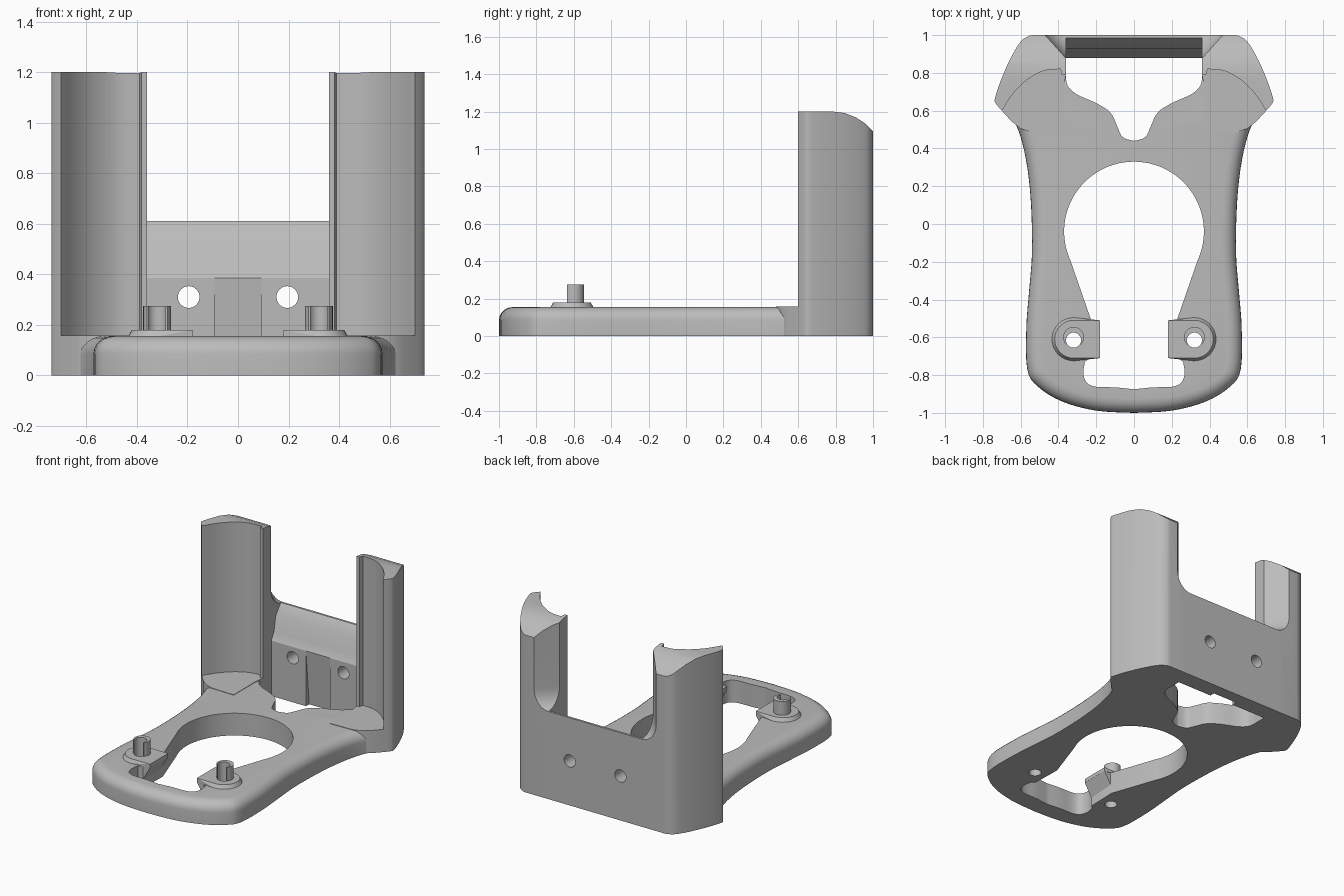
import bpy, bmesh, math
from mathutils import Vector

if "Cube" in bpy.data.objects:
    bpy.data.objects.remove(bpy.data.objects["Cube"])

grey = bpy.data.materials.new("plain grey")
grey.use_nodes = True
grey.diffuse_color = (0.5, 0.5, 0.5, 1)
grey.node_tree.nodes["Principled BSDF"].inputs["Base Color"].default_value = (0.5, 0.5, 0.5, 1)


def finish(bm, name):
    bmesh.ops.recalc_face_normals(bm, faces=bm.faces)
    mesh = bpy.data.meshes.new(name)
    bm.to_mesh(mesh)
    bm.free()
    obj = bpy.data.objects.new(name, mesh)
    bpy.context.collection.objects.link(obj)
    mesh.materials.append(grey)
    return obj


def loft(name, rings):
    """Skin a stack of equal rings and cap both ends."""
    bm = bmesh.new()
    rows = [[bm.verts.new(p) for p in ring] for ring in rings]
    n = len(rows[0])
    for a, b in zip(rows, rows[1:]):
        for i in range(n):
            j = (i + 1) % n
            bm.faces.new((a[i], a[j], b[j], b[i]))
    bm.faces.new(rows[0])
    bm.faces.new(rows[-1])
    return finish(bm, name)


def prism(name, pts, lo, hi, axis="z"):
    place = {"z": lambda a, b, h: (a, b, h),
             "x": lambda a, b, h: (h, a, b),
             "y": lambda a, b, h: (a, h, b)}[axis]
    return loft(name, [[place(a, b, h) for a, b in pts] for h in (lo, hi)])


def hull(name, pts):
    bm = bmesh.new()
    for p in pts:
        bm.verts.new(p)
    res = bmesh.ops.convex_hull(bm, input=bm.verts)
    loose = {v for v in res["geom_interior"] if isinstance(v, bmesh.types.BMVert)}
    bmesh.ops.delete(bm, geom=list(loose), context="VERTS")
    return finish(bm, name)


def arc(cx, cy, r, start, end, n):
    return [(cx + r * math.cos(math.radians(start + (end - start) * i / n)),
             cy + r * math.sin(math.radians(start + (end - start) * i / n)))
            for i in range(n + 1)]


def circle(cx, cy, r):
    return arc(cx, cy, r, 0, 360, 32)[:-1]


def smooth_path(pts, steps=4):
    """Catmull-Rom curve through the points."""
    p = [Vector(q) for q in [pts[0]] + pts + [pts[-1]]]
    out = []
    for a, b, c, d in zip(p, p[1:], p[2:], p[3:]):
        for k in range(steps):
            t = k / steps
            out.append(tuple(0.5 * (2 * b + (c - a) * t + (2 * a - 5 * b + 4 * c - d) * t * t
                                    + (3 * b - a - 3 * c + d) * t ** 3)))
    return out + [tuple(pts[-1])]


def both_sides(half):
    """Complete a half outline whose first point is on the centre line."""
    return half + [(-x, y) for x, y in reversed(half) if x > 1e-4]


def flip(pts, side):
    return [(p[0] * side, *p[1:]) for p in pts]


def cut(obj, *cutters):
    for c in cutters:
        c.hide_render = True
        mod = obj.modifiers.new("cut", "BOOLEAN")
        mod.operation, mod.solver, mod.object = "DIFFERENCE", "EXACT", c
        with bpy.context.temp_override(object=obj, active_object=obj):
            bpy.ops.object.modifier_apply(modifier=mod.name)
        bpy.data.objects.remove(c)


parts = []

# Base plate with a rounded outer top edge
outline = both_sides(smooth_path([(0, -1), (0.2, -0.988), (0.38, -0.94), (0.51, -0.86), (0.565, -0.77),
                                  (0.57, -0.55), (0.555, -0.35), (0.54, -0.15), (0.545, 0.1),
                                  (0.565, 0.3), (0.6, 0.46), (0.64, 0.56)]) + [(0.64, 0.8)])


def inset(pts, d):
    out = []
    for i, p in enumerate(pts):
        t = Vector(pts[(i + 1) % len(pts)]) - Vector(pts[i - 1])
        t.normalize()
        out.append((p[0] - t.y * d, p[1] + t.x * d))
    return out


rings = [[(x, y, 0) for x, y in outline]]
for k in range(7):
    a = math.pi / 12 * k
    rings.append([(x, y, 0.085 + 0.07 * math.sin(a))
                  for x, y in inset(outline, 0.075 * (1 - math.cos(a)))])
base = loft("base_plate", rings)

# Keyhole opening and rear notch
keyhole = arc(0, -0.04, 0.37, 90, -25, 28) + [(0.23, -0.5), (0.235, -0.71)] + smooth_path(
    [(0.26, -0.73), (0.268, -0.79), (0.25, -0.84), (0.2, -0.862), (0.1, -0.865), (0, -0.875)])
notch = smooth_path([(0, 0.44), (0.06, 0.46), (0.09, 0.52), (0.125, 0.59), (0.2, 0.64), (0.3, 0.685),
                     (0.35, 0.73), (0.362, 0.79)]) + [(0.362, 0.88)]
cut(base, prism("keyhole_cutter", both_sides(keyhole), -0.1, 0.3),
    prism("notch_cutter", both_sides(notch), -0.1, 0.3))
parts.append(base)

# Rear wall with stepped front face
wall = prism("rear_wall", [(0.88, 0), (0.88, 0.385), (0.91, 0.435), (0.93, 0.54), (0.985, 0.61),
                           (1, 0.61), (1, 0)], -0.4, 0.4, "x")
recess = hull("recess_cutter", [(x, y, z) for x in (-0.093, 0.093)
                                for y, z in ((0.85, 0.385), (0.88, 0.385), (0.92, -0.05), (0.85, -0.05))])
cut(wall, recess, *[prism("hole_cutter", circle(s * 0.195, 0.31, 0.043), 0.8, 1.1, "y") for s in (1, -1)])
parts.append(wall)

outer = [(0.36, 1), (0.535, 1)] + smooth_path(
    [(0.55, 0.998), (0.585, 0.98), (0.615, 0.945), (0.66, 0.865), (0.705, 0.76),
     (0.735, 0.67), (0.733, 0.64), (0.7, 0.6)], 3)
inner = smooth_path([(0.69, 0.615), (0.64, 0.69), (0.57, 0.76), (0.48, 0.81), (0.39, 0.82)])
lip = [(0.382, 0.79), (0.36, 0.79)]

for side, word in ((1, "left"), (-1, "right")):
    # Tall curved column, trimmed at the top and at the rear inner corner
    column = prism(word + "_column", flip(outer + inner + lip, side), 0, 1.2)
    trim = prism("trim_cutter", [(0.78, 1.201), (0.85, 1.192), (0.91, 1.168), (0.96, 1.135), (1, 1.095),
                                 (1.1, 1), (1.1, 1.4), (0.78, 1.4)], -1, 1, "x")
    corner = []
    for k in range(8):
        a = math.pi / 14 * k
        s, z = 0.11 * math.sin(a), 0.61 + 0.13 * (1 - math.cos(a))
        for h in ((z, 1.5) if k == 7 else (z,)):
            corner += [(0.3, 1.1, h), (0.3, 0.93 - 1.09 * s, h), (0.45 + s, 1.1, h)]
    cut(column, trim, hull("corner_cutter", flip(corner, side)))
    parts.append(column)

    # Floor inside the column
    foot = outer + [(0.65, 0.545), (0.6, 0.505), (0.54, 0.485), (0.37, 0.48), (0.37, 0.7), (0.362, 0.79)]
    parts.append(prism(word + "_column_foot", flip(foot, side), 0, 0.158))

    # Mounting pad with a sloped support under its inner end
    pad_pts = [(x, y, z) for r, z in ((0.1, 0.18), (0.115, 0.154))
               for x, y in arc(0.32, -0.61, r, -90, 90, 16)]
    pad_pts += [(0.18, y, z) for y in (-0.71, -0.51) for z in (0.154, 0.18)]
    pad = hull(word + "_pad", flip(pad_pts, side))
    support = hull(word + "_pad_support", flip(
        [(x, y, z) for y in (-0.71, -0.51)
         for x, z in ((0.18, 0.155), (0.25, 0.155), (0.25, 0.06), (0.235, 0.06))], side))

    # Hollow post, open at the front
    post = prism(word + "_post", circle(side * 0.32, -0.6, 0.055), 0.15, 0.275)
    cut(post, prism("slot_cutter", [(-1, -0.8), (1, -0.8), (1, -0.637), (-1, -0.637)], 0.1, 0.4))
    for obj in (post, pad, base):
        cut(obj, prism("drill_cutter", circle(side * 0.32, -0.615, 0.04), -0.1, 0.4))
    parts += [pad, support, post]

# Smooth the curved faces and keep real edges sharp
bpy.ops.object.select_all(action="DESELECT")
for obj in parts:
    obj.select_set(True)
bpy.context.view_layer.objects.active = base
bpy.ops.object.shade_smooth_by_angle(angle=math.radians(30))
